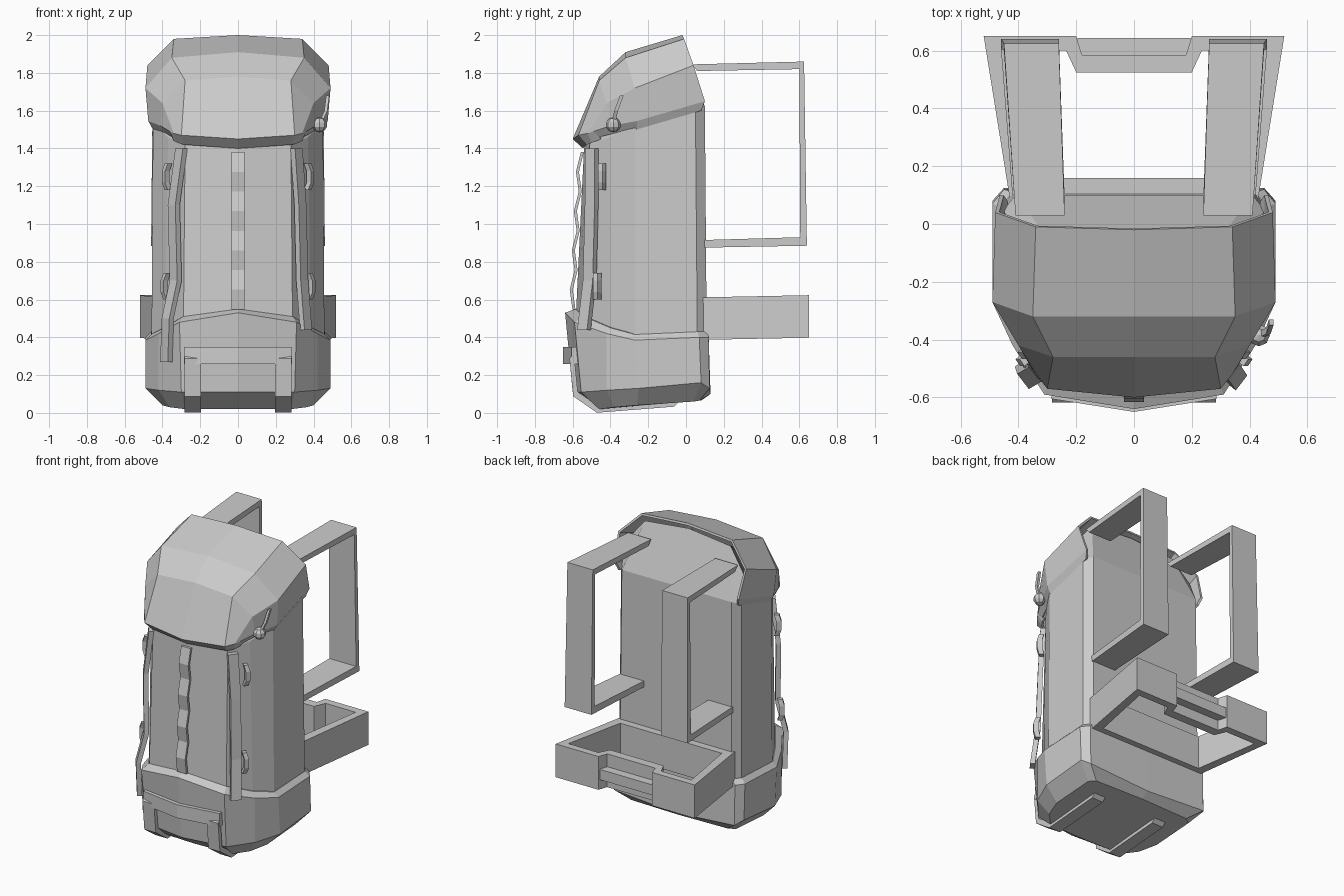
import bpy, bmesh
from mathutils import Vector as V


def loft(name, rings, closed=True, loop=False):
    """Skin equal-length rings; closed joins ring ends, loop joins last ring to first."""
    bm = bmesh.new()
    vs = [[bm.verts.new(p) for p in r] for r in rings]
    n, m = len(rings[0]), len(rings)
    for i in range(m if loop else m - 1):
        a, b = vs[i], vs[(i + 1) % m]
        for j in range(n if closed else n - 1):
            k = (j + 1) % n
            bm.faces.new((a[j], a[k], b[k], b[j]))
    if closed and not loop:
        bm.faces.new(vs[0])
        bm.faces.new(vs[-1])
    bmesh.ops.recalc_face_normals(bm, faces=bm.faces)
    me = bpy.data.meshes.new(name)
    bm.to_mesh(me)
    bm.free()
    ob = bpy.data.objects.new(name, me)
    bpy.context.collection.objects.link(ob)
    return ob


def full(half):
    """Closed ring from a right-hand half that starts and ends on x = 0."""
    return half + [(-x, y, z) for x, y, z in half[-2:0:-1]]


def sweep(name, path, w, t):
    """Flat strap along a path; w and t are half-width and half-thickness vectors."""
    w, t = V(w), V(t)
    return loft(name, [[V(p) + w + t, V(p) + w - t, V(p) - w - t, V(p) - w + t] for p in path])


# Lower compartment with bevelled base and sloping rim
rim = [(0, -.585, .55), (.29, -.54, .51), (.39, -.40, .45), (.46, -.27, .415),
       (.46, .06, .43), (.42, .11, .43), (0, .11, .43)]
loft("lower_compartment", [full(r) for r in (
    [(0, -.47, .02), (.28, -.46, .02), (.36, -.38, .03), (.40, -.26, .04),
     (.40, .04, .06), (.36, .07, .065), (0, .08, .065)],
    [(0, -.60, .11), (.30, -.555, .11), (.42, -.42, .12), (.49, -.25, .13),
     (.49, .08, .16), (.45, .125, .13), (0, .13, .10)],
    [(0, -.64, .53), (.31, -.59, .48), (.42, -.42, .42), (.49, -.27, .385),
     (.49, .07, .40), (.45, .12, .40), (0, .12, .40)],
    rim)])

# Main body, its back panel rising to the lid
loft("main_body", [full(r) for r in (
    [(x * .995, y * .995, z - .02) for x, y, z in rim],
    [(0, -.54, 1.40), (.28, -.51, 1.42), (.37, -.40, 1.46), (.45, -.27, 1.53),
     (.45, .05, 1.60), (.41, .10, 1.62), (0, .10, 1.62)],
    [(0, -.40, 1.72), (.24, -.40, 1.70), (.34, -.36, 1.62), (.42, -.25, 1.65),
     (.44, .01, 1.78), (.32, -.02, 1.93), (0, -.03, 1.96)])])

# Faceted lid, from back edge to front lip
lid_rows = [
    [(0, -.02, 2.0), (.34, -.01, 1.98), (.48, .04, 1.84), (.465, .10, 1.65), (.45, .08, 1.60)],
    [(0, -.32, 1.91), (.35, -.32, 1.88), (.49, -.27, 1.72), (.475, -.26, 1.545), (.45, -.26, 1.50)],
    [(0, -.46, 1.78), (.28, -.46, 1.76), (.40, -.42, 1.64), (.41, -.40, 1.52), (.38, -.38, 1.48)],
    [(0, -.60, 1.45), (.30, -.57, 1.47), (.34, -.52, 1.48), (.36, -.49, 1.49), (.35, -.46, 1.46)],
    [(0, -.545, 1.40), (.285, -.525, 1.42), (.32, -.50, 1.43), (.34, -.47, 1.44), (.34, -.45, 1.45)]]
lid = loft("lid", [[(-x, y, z) for x, y, z in r[:0:-1]] + r for r in lid_rows], closed=False)
solid = lid.modifiers.new("thickness", 'SOLIDIFY')
solid.thickness = .015
solid.offset = -1

# Wavy loop strip down the front
strip = []
for i in range(9):
    z = 1.38 - i * .104
    strip.append((0, -.54 - (1.4 - z) * .053 - (.008 if i % 2 == 0 else .028), z))
sweep("front_loop_strip", strip, (.035, 0, 0), (0, .008, 0))

# Corner compression straps (the left one reaches lower)
sweep("right_corner_strap", [(.31, -.50, 1.40), (.33, -.50, 1.1), (.34, -.51, .7), (.36, -.54, .44)],
      (.02, .026, 0), (.012, -.01, 0))
sweep("left_corner_strap", [(-.30, -.50, 1.40), (-.34, -.50, 1.1), (-.33, -.51, .7),
                            (-.372, -.535, .5), (-.38, -.51, .27)],
      (-.02, .026, 0), (-.012, -.01, 0))

# Small side loops, shoulder straps and base straps on each side
for s, side in ((1, "right"), (-1, "left")):
    for z, x, y, tag in ((1.25, .378, -.445, "upper"), (.67, .385, -.47, "lower")):
        sweep(f"{side}_{tag}_side_loop",
              [(s * (x - .01), y, z + .07), (s * (x + .005), y, z + .03),
               (s * (x + .005), y, z - .03), (s * (x - .01), y, z - .07)],
              (s * .008, .012, 0), (s * .012, -.01, 0))
    frame = [((.03, 1.845), (.06, 1.81), .24, .41), ((.625, 1.86), (.60, 1.82), .26, .45),
             ((.64, .885), (.605, .93), .26, .46), ((.09, .875), (.09, .915), .24, .42)]
    loft(f"{side}_shoulder_strap",
         [[(s * a, *o), (s * b, *o), (s * b, *i), (s * a, *i)] for o, i, a, b in frame])
    sweep(f"{side}_base_strap",
          [(s * .24, -.605, .30), (s * .24, -.585, .10), (s * .24, -.46, .013), (s * .24, -.05, .045)],
          (.043, 0, 0), (0, .012, .012))

# Front bar joining the base straps
sweep("front_base_bar", [(-.285, -.585, .305), (0, -.63, .305), (.285, -.585, .305)],
      (0, 0, .045), (0, .02, 0))

# Hip belt ring with a recessed middle, and its buckle bar
outer = [(0, .09), (.43, .09), (.52, .65), (.20, .65), (.18, .585), (0, .585)]
inner = [(0, .16), (.38, .16), (.46, .60), (.235, .60), (.20, .525), (0, .525)]
pairs = list(zip(outer, inner))
pairs += [((-o[0], o[1]), (-i[0], i[1])) for o, i in pairs[-2:0:-1]]
loft("hip_belt", [[(*o, .61 + o[1] * .02), (*i, .61 + i[1] * .02),
                   (*i, .385 + i[1] * .02), (*o, .385 + o[1] * .02)] for o, i in pairs], loop=True)
sweep("belt_buckle_bar", [(-.195, .61, .50), (.195, .61, .50)], (0, 0, .035), (0, .033, 0))

# Cord and toggle on the right of the lid
sweep("toggle_cord", [(.475, -.34, 1.68), (.465, -.37, 1.60), (.435, -.385, 1.53)],
      (0, .01, 0), (.008, 0, 0))
bpy.ops.mesh.primitive_uv_sphere_add(segments=8, ring_count=5, radius=.04, location=(.432, -.385, 1.525))
bpy.context.object.name = "cord_toggle"
